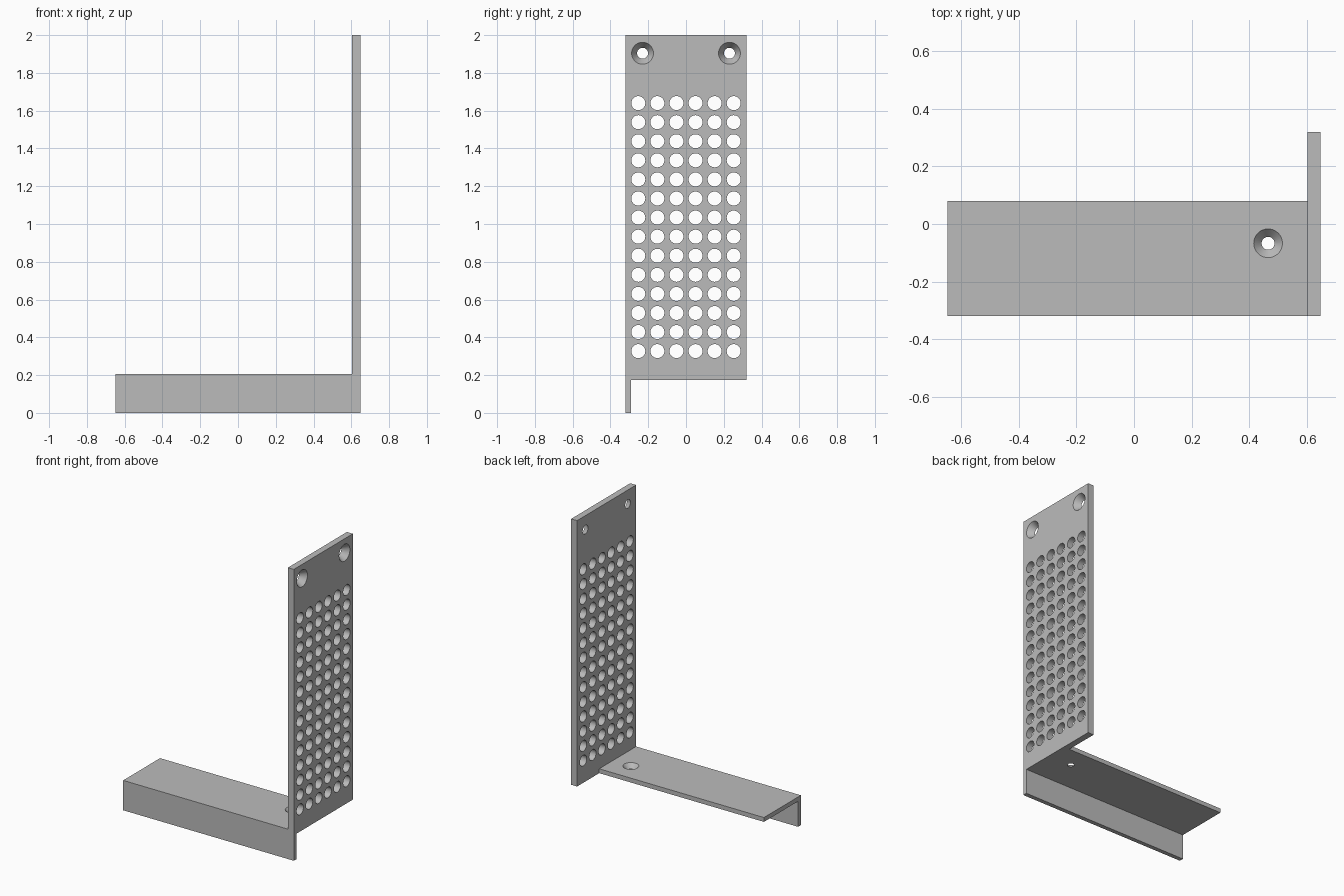
import bpy, bmesh, math
from mathutils import Matrix, Vector

if "Cube" in bpy.data.objects:
    bpy.data.objects.remove(bpy.data.objects["Cube"], do_unlink=True)

HALF_X, HALF_Y, TOP = 0.648, 0.32, 2.0
PLATE_IN = 0.603                      # inner face of the upright plate
SHELF_LOW, SHELF_TOP = 0.175, 0.205
PITCH = 0.101

grey = bpy.data.materials.new("plain grey")
grey.use_nodes = True
colour = (0.5, 0.5, 0.5, 1)
grey.diffuse_color = colour
grey.node_tree.nodes["Principled BSDF"].inputs["Base Color"].default_value = colour


def make_object(name, bm):
    bmesh.ops.recalc_face_normals(bm, faces=bm.faces)
    mesh = bpy.data.meshes.new(name)
    bm.to_mesh(mesh)
    bm.free()
    mesh.materials.append(grey)
    obj = bpy.data.objects.new(name, mesh)
    bpy.context.collection.objects.link(obj)
    return obj


def extruded(name, profile, x0, x1):
    """Extrude a (y, z) profile along x."""
    bm = bmesh.new()
    face = bm.faces.new([bm.verts.new((x0, y, z)) for y, z in profile])
    ext = bmesh.ops.extrude_face_region(bm, geom=[face])
    moved = [v for v in ext["geom"] if isinstance(v, bmesh.types.BMVert)]
    bmesh.ops.translate(bm, verts=moved, vec=(x1 - x0, 0, 0))
    return make_object(name, bm)


def add_cutter(bm, start, end, r0, r1):
    """Cone from start to end, run past both faces at the same slope."""
    a, b = Vector(start), Vector(end)
    over, slope = (b - a) * 0.2, (r1 - r0) * 0.2
    a, b, r0, r1 = a - over, b + over, r0 - slope, r1 + slope
    turn = Vector((0, 0, 1)).rotation_difference(b - a).to_matrix().to_4x4()
    bmesh.ops.create_cone(bm, cap_ends=True, segments=32, radius1=r0, radius2=r1,
                          depth=(b - a).length,
                          matrix=Matrix.Translation((a + b) / 2) @ turn)


def combine(target, other, operation):
    mod = target.modifiers.new(operation.lower(), "BOOLEAN")
    mod.object, mod.operation, mod.solver = other, operation, "EXACT"
    bpy.context.view_layer.objects.active = target
    bpy.ops.object.modifier_apply(modifier=mod.name)
    bpy.data.objects.remove(other, do_unlink=True)


# Angle-section rail with a shelf on top and a lip hanging at the front
bracket = extruded("perforated_bracket", [
    (-HALF_Y, 0), (-HALF_Y + 0.03, 0), (-HALF_Y + 0.03, SHELF_LOW),
    (0.08, SHELF_LOW), (0.08, SHELF_TOP), (-HALF_Y, SHELF_TOP)], -HALF_X, HALF_X)

# Upright plate at the end of the rail
plate = extruded("upright_plate", [
    (-HALF_Y, SHELF_LOW), (HALF_Y, SHELF_LOW), (HALF_Y, TOP), (-HALF_Y, TOP)],
    PLATE_IN, HALF_X)
combine(bracket, plate, "UNION")

# Grid of round holes, countersunk screw holes in the plate and in the shelf
cut = bmesh.new()
for col in range(6):
    for row in range(14):
        y, z = (col - 2.5) * PITCH, 0.327 + row * PITCH
        add_cutter(cut, (PLATE_IN, y, z), (HALF_X, y, z), 0.037, 0.037)
for y in (-0.23, 0.23):
    add_cutter(cut, (PLATE_IN, y, 1.904), (HALF_X, y, 1.904), 0.029, 0.058)
add_cutter(cut, (0.466, -0.067, SHELF_LOW), (0.466, -0.067, SHELF_TOP), 0.0225, 0.05)
combine(bracket, make_object("hole_cutters", cut), "DIFFERENCE")

# Smooth hole walls, crisp plate edges
bpy.ops.object.select_all(action="DESELECT")
bracket.select_set(True)
bpy.context.view_layer.objects.active = bracket
bpy.ops.object.shade_smooth_by_angle(angle=math.radians(30))
